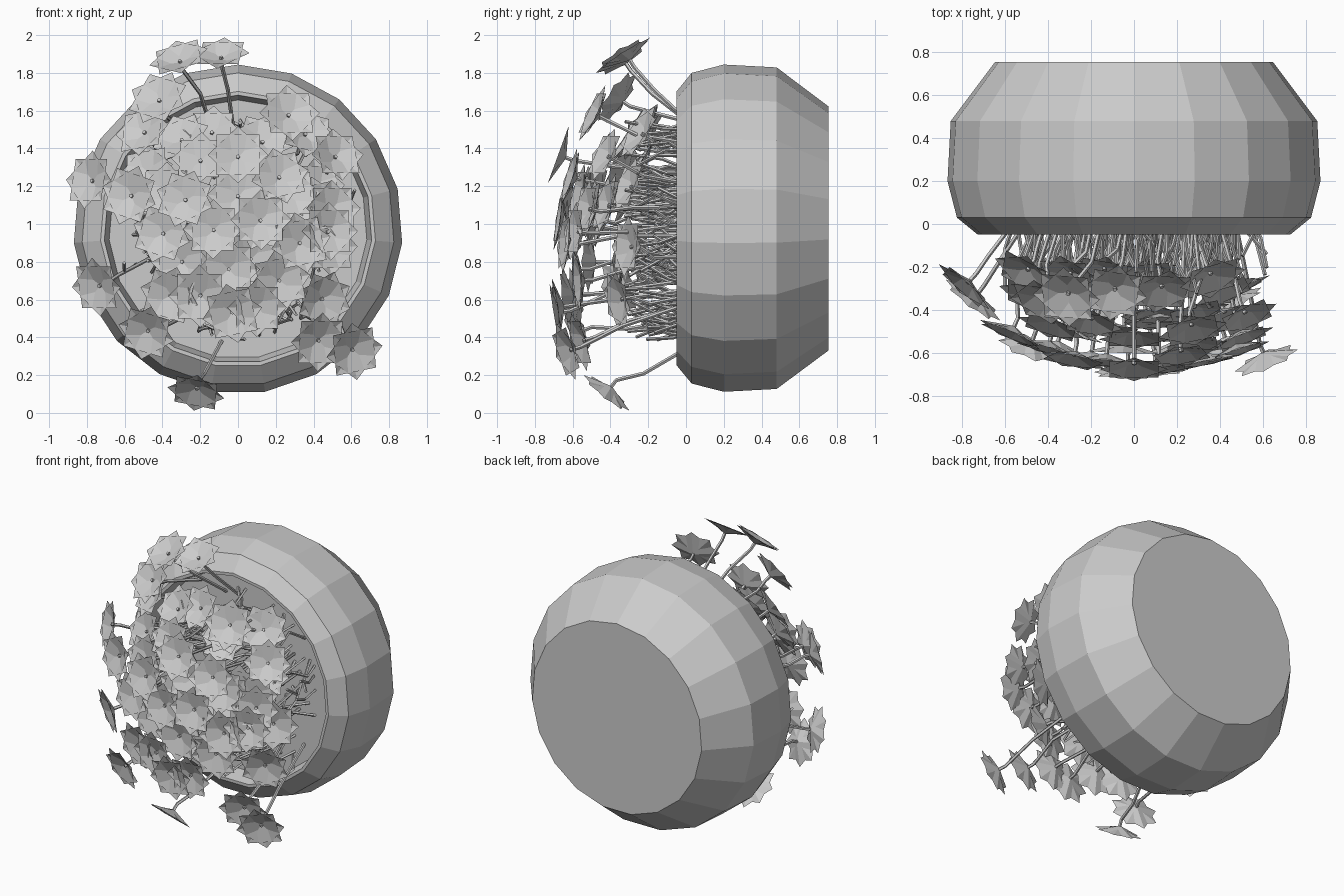
import bpy, bmesh, math, random
from mathutils import Vector

if "Cube" in bpy.data.objects:
    bpy.data.objects.remove(bpy.data.objects["Cube"])

random.seed(7)
CZ = 0.972          # height of the pot axis
SIDES = 19
SOIL_Y = 0.07


def finish(name, bm):
    me = bpy.data.meshes.new(name)
    bm.to_mesh(me)
    bm.free()
    ob = bpy.data.objects.new(name, me)
    bpy.context.collection.objects.link(ob)
    return ob


def ring(bm, r, y):
    return [bm.verts.new((r * math.sin(2 * math.pi * i / SIDES), y,
                          CZ + r * math.cos(2 * math.pi * i / SIDES))) for i in range(SIDES)]


def lathe(name, profile, cap_start=False):
    bm = bmesh.new()
    rings = [ring(bm, r, y) for r, y in profile]
    for a, b in zip(rings, rings[1:]):
        for i in range(SIDES):
            j = (i + 1) % SIDES
            bm.faces.new((a[i], a[j], b[j], b[i]))
    if cap_start:
        bm.faces.new(rings[0])
    bmesh.ops.recalc_face_normals(bm, faces=bm.faces)
    return finish(name, bm)


# pot lying on its side, opening to the front
lathe("pot", [(0.65, 0.755), (0.857, 0.48), (0.872, 0.2), (0.828, 0.03), (0.73, -0.05),
              (0.71, -0.05), (0.68, SOIL_Y + .02)], cap_start=True)
lathe("soil", [(0.685, SOIL_Y)], cap_start=True)


def tube(bm, pts, r, n=5):
    prev = None
    for k, p in enumerate(pts):
        d = (pts[min(k + 1, len(pts) - 1)] - pts[max(k - 1, 0)]).normalized()
        q = d.to_track_quat('Z', 'Y')
        cur = [bm.verts.new(p + q @ Vector((r * math.cos(2 * math.pi * i / n),
                                            r * math.sin(2 * math.pi * i / n), 0))) for i in range(n)]
        if prev:
            for i in range(n):
                bm.faces.new((prev[i], prev[(i + 1) % n], cur[(i + 1) % n], cur[i]))
        prev = cur
    bm.faces.new(prev)


def blossom(bm, p, normal, r, spin):
    # two crossed four-sided dishes make an eight-pointed star
    q = normal.to_track_quat('Z', 'Y')
    for layer in range(2):
        apex = bm.verts.new(p - normal * (0.02 + 0.008 * layer))
        rim = []
        for i in range(4):
            a = spin + math.pi / 2 * i + math.pi / 4 * layer
            rim.append(bm.verts.new(p + q @ Vector((r * math.cos(a), r * math.sin(a), 0.018))))
        for i in range(4):
            bm.faces.new((apex, rim[i], rim[(i + 1) % 4]))


# blossom centres (x, y, z)
heads = [(-.31, -.33, 1.87), (-.09, -.31, 1.89), (-.42, -.35, 1.66), (.27, -.48, 1.58),
         (-.5, -.22, 1.49), (-.14, -.22, 1.49), (.36, -.24, 1.48), (-.78, -.28, 1.23),
         (-.57, -.5, 1.15), (-.74, -.34, .67), (-.48, -.56, .43), (-.22, -.41, .12),
         (.61, -.62, .33), (.43, -.55, .38), (.45, -.35, .6), (.52, -.42, 1.36),
         (0, -.66, 1.36), (.22, -.6, 1.25), (-.28, -.62, 1.13), (-.4, -.57, .95),
         (-.13, -.63, .97), (.12, -.66, 1.02), (.33, -.63, .9), (.5, -.52, 1.08),
         (.48, -.58, .96), (-.03, -.68, .53), (.1, -.67, .56), (-.2, -.62, .62),
         (-.36, -.57, .62), (.22, -.56, .7), (-.3, -.5, .8), (-.05, -.58, .76),
         (-.2, -.45, 1.34), (.27, -.56, 1.16), (-.48, -.33, 1.28), (0, -.52, 1.15),
         (.13, -.3, 1.44), (-.3, -.24, 1.45), (.42, -.3, 1.2), (.48, -.3, .88)]
for i in range(12):
    a, rad = random.uniform(0, 6.28), random.uniform(.1, .5)
    heads.append((rad * math.cos(a), random.uniform(-.5, -.22), CZ + rad * math.sin(a)))

stems, flowers = bmesh.new(), bmesh.new()
for k, (x, y, z) in enumerate(heads):
    p = Vector((x, y, z))
    tilt = .9 if abs(z - CZ) > .8 else .55
    n = Vector((x * tilt, y - .2, (z - CZ) * tilt + (.1 if k > 11 else 0))).normalized()
    blossom(flowers, p, n, random.uniform(.15, .168), math.pi / 4 + random.choice((0, 0, .2, -.3)))
    # bent stem from the soil to the blossom
    rad = Vector((x, 0, z - CZ))
    root = Vector((0, SOIL_Y, CZ)) + rad * min(.75, .56 / max(rad.length, .01))
    root += Vector((random.uniform(-.08, .08), 0, random.uniform(-.08, .08)))
    mid = root.lerp(p, .55) + Vector((random.uniform(-.04, .04), -.03, random.uniform(-.04, .04)))
    tube(stems, [root, mid, p - n * .07, p - n * .005], .011)

# tangle of bare side shoots
for i in range(150):
    a, rad = random.uniform(0, 6.28), .59 * math.sqrt(random.random())
    root = Vector((rad * math.cos(a), SOIL_Y, CZ + rad * math.sin(a)))
    tip = root + Vector((random.uniform(-.14, .14), random.uniform(-.4, -.2), random.uniform(-.14, .14)))
    mid = root.lerp(tip, .5) + Vector((random.uniform(-.06, .06), 0, random.uniform(-.06, .06)))
    tube(stems, [root, mid, tip], .009, 4)

finish("stems", stems)
finish("blossoms", flowers)
